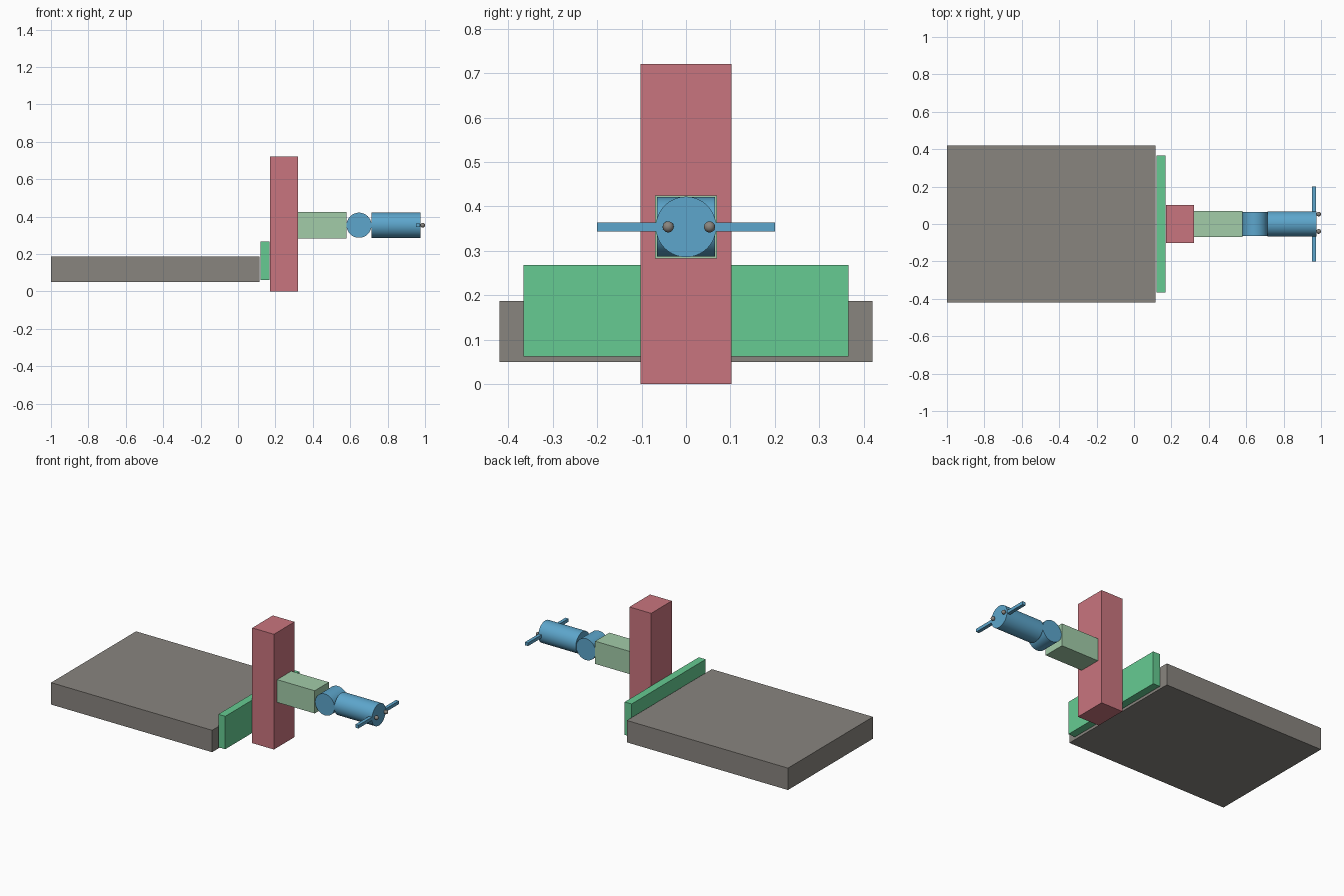
import bpy
import math

if "Cube" in bpy.data.objects:
    bpy.data.objects.remove(bpy.data.objects["Cube"])


def srgb(r, g, b):
    f = lambda c: c / 12.92 if c <= 0.04045 else ((c + 0.055) / 1.055) ** 2.4
    return (f(r / 255), f(g / 255), f(b / 255), 1)


def material(name, rgb):
    m = bpy.data.materials.new(name)
    m.diffuse_color = srgb(*rgb)
    m.use_nodes = True
    m.node_tree.nodes["Principled BSDF"].inputs["Base Color"].default_value = m.diffuse_color
    return m


GREY = material("warm grey", (137, 133, 127))
GREEN = material("green", (102, 203, 146))
RED = material("dusty red", (201, 117, 126))
PALE = material("pale green", (162, 204, 169))
BLUE = material("blue", (93, 166, 204))


def finish(name, mat, smooth=False):
    ob = bpy.context.object
    ob.name = name
    ob.data.materials.append(mat)
    if smooth:
        bpy.ops.object.shade_smooth_by_angle()
    return ob


def box(name, mat, x, y, z):
    """Box from (min, max) ranges on each axis."""
    bpy.ops.mesh.primitive_cube_add(size=1, location=[sum(r) / 2 for r in (x, y, z)])
    bpy.context.object.scale = [r[1] - r[0] for r in (x, y, z)]
    bpy.ops.object.transform_apply(location=False, rotation=False, scale=True)
    return finish(name, mat)


def cylinder(name, mat, loc, radius, depth, rot):
    bpy.ops.mesh.primitive_cylinder_add(vertices=64, radius=radius, depth=depth,
                                        location=loc, rotation=rot)
    return finish(name, mat, True)


AXIS_Z = 0.354

# Body slab, cross plate and upright column
box("base_slab", GREY, (-1, 0.115), (-0.42, 0.42), (0.05, 0.187))
box("cross_plate", GREEN, (0.12, 0.168), (-0.366, 0.366), (0.062, 0.268))
box("column", RED, (0.17, 0.32), (-0.102, 0.102), (0, 0.721))

# Arm, wrist joint and hand
box("arm", PALE, (0.32, 0.58), (-0.07, 0.07), (AXIS_Z - 0.071, AXIS_Z + 0.071))
cylinder("wrist_joint", BLUE, (0.647, 0, AXIS_Z), 0.067, 0.13, (math.pi / 2, 0, 0))
cylinder("hand", BLUE, (0.845, 0, AXIS_Z), 0.068, 0.26, (0, math.pi / 2, 0))
box("cross_bar", BLUE, (0.953, 0.974), (-0.2, 0.2), (AXIS_Z - 0.01, AXIS_Z + 0.01))

# Small knobs on the end face
for side, y in (("left", -0.04), ("right", 0.053)):
    bpy.ops.mesh.primitive_uv_sphere_add(segments=24, ring_count=12, radius=0.0125,
                                         location=(0.9875, y, AXIS_Z))
    finish(side + "_knob", GREY, True)
